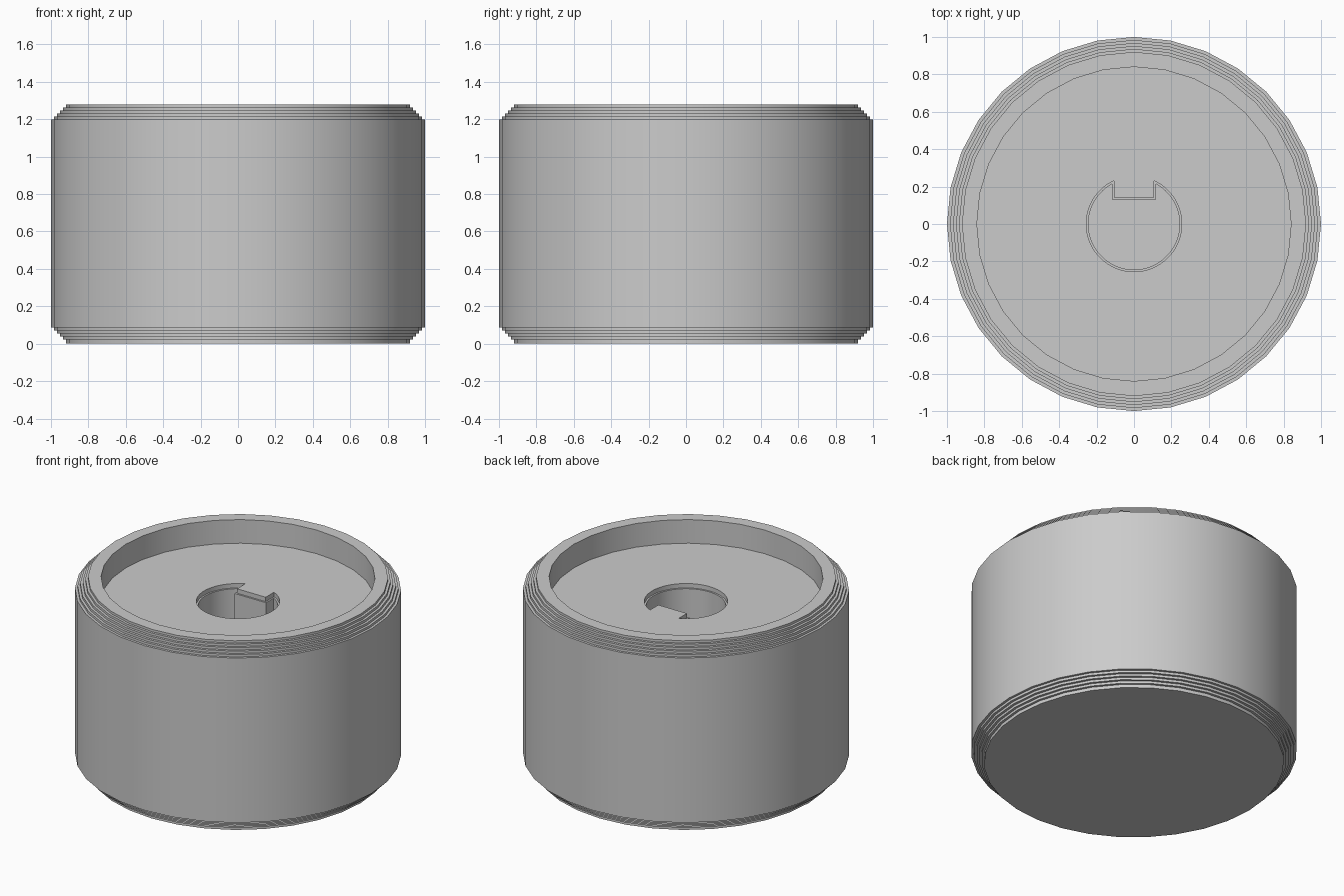
import bpy, bmesh, math

cube = bpy.data.objects.get("Cube")
if cube:
    bpy.data.objects.remove(cube)

SIDES, STEPS, STEP = 32, 5, 0.016
HEIGHT, RECESS_Z, RECESS_R = 1.28, 1.12, 0.84
BOTTOM_EDGE = 0.086

grey = bpy.data.materials.new("Grey plastic")
grey.use_nodes = True
grey.diffuse_color = (0.6, 0.6, 0.6, 1)
grey.node_tree.nodes["Principled BSDF"].inputs["Base Color"].default_value = (0.6, 0.6, 0.6, 1)


def circle(r):
    return [(r * math.cos(math.tau * i / SIDES), r * math.sin(math.tau * i / SIDES))
            for i in range(SIDES)]


def keyed_outline(r, half_key, key_y, n=64):
    """Circle with a rectangular key reaching in from the back."""
    start = math.asin(half_key / r)
    span = math.tau - 2 * start
    pts = [(r * math.sin(start + span * i / n), r * math.cos(start + span * i / n))
           for i in range(n + 1)]
    return pts + [(-half_key, key_y), (half_key, key_y)]


def ring(bm, points, z):
    return [bm.verts.new((x, y, z)) for x, y in points]


def bridge(bm, a, b):
    for i in range(len(a)):
        j = (i + 1) % len(a)
        bm.faces.new((a[i], a[j], b[j], b[i]))


def skin(bm, rings):
    for a, b in zip(rings, rings[1:]):
        bridge(bm, a, b)


def loop_edges(bm, verts):
    return [bm.edges.get((v, verts[(i + 1) % len(verts)])) for i, v in enumerate(verts)]


# Stepped profile: bottom edge, straight wall, top edge, rim, recess wall
profile = [(1 - STEPS * STEP, 0)]
for k in range(STEPS, 0, -1):
    z = BOTTOM_EDGE - (k - 1) * STEP
    profile += [(1 - k * STEP, z), (1 - (k - 1) * STEP, z)]
for k in range(1, STEPS + 1):
    z = HEIGHT - (STEPS - k + 1) * STEP
    profile += [(1 - (k - 1) * STEP, z), (1 - k * STEP, z)]
profile += [(1 - STEPS * STEP, HEIGHT), (RECESS_R, HEIGHT), (RECESS_R, RECESS_Z)]

bm = bmesh.new()
body = [ring(bm, circle(r), z) for r, z in profile]
skin(bm, body)
bm.faces.new(body[0])

# Keyed shaft hole with a stepped lip
wide = keyed_outline(0.255, 0.107, 0.143)
narrow = keyed_outline(0.244, 0.118, 0.131)
hole = [ring(bm, wide, RECESS_Z), ring(bm, wide, RECESS_Z - 0.03),
        ring(bm, narrow, RECESS_Z - 0.03), ring(bm, narrow, 0.24)]
skin(bm, hole)
bm.faces.new(hole[-1])

# Recess floor around the hole
bmesh.ops.triangle_fill(bm, use_beauty=True, normal=(0, 0, 1),
                        edges=loop_edges(bm, body[-1]) + loop_edges(bm, hole[0]))
bmesh.ops.recalc_face_normals(bm, faces=bm.faces[:])

mesh = bpy.data.meshes.new("knob_body")
bm.to_mesh(mesh)
bm.free()
mesh.materials.append(grey)
knob = bpy.data.objects.new("knob_body", mesh)
bpy.context.collection.objects.link(knob)

bpy.ops.object.select_all(action="DESELECT")
knob.select_set(True)
bpy.context.view_layer.objects.active = knob
bpy.ops.object.shade_smooth_by_angle(angle=math.radians(30))
